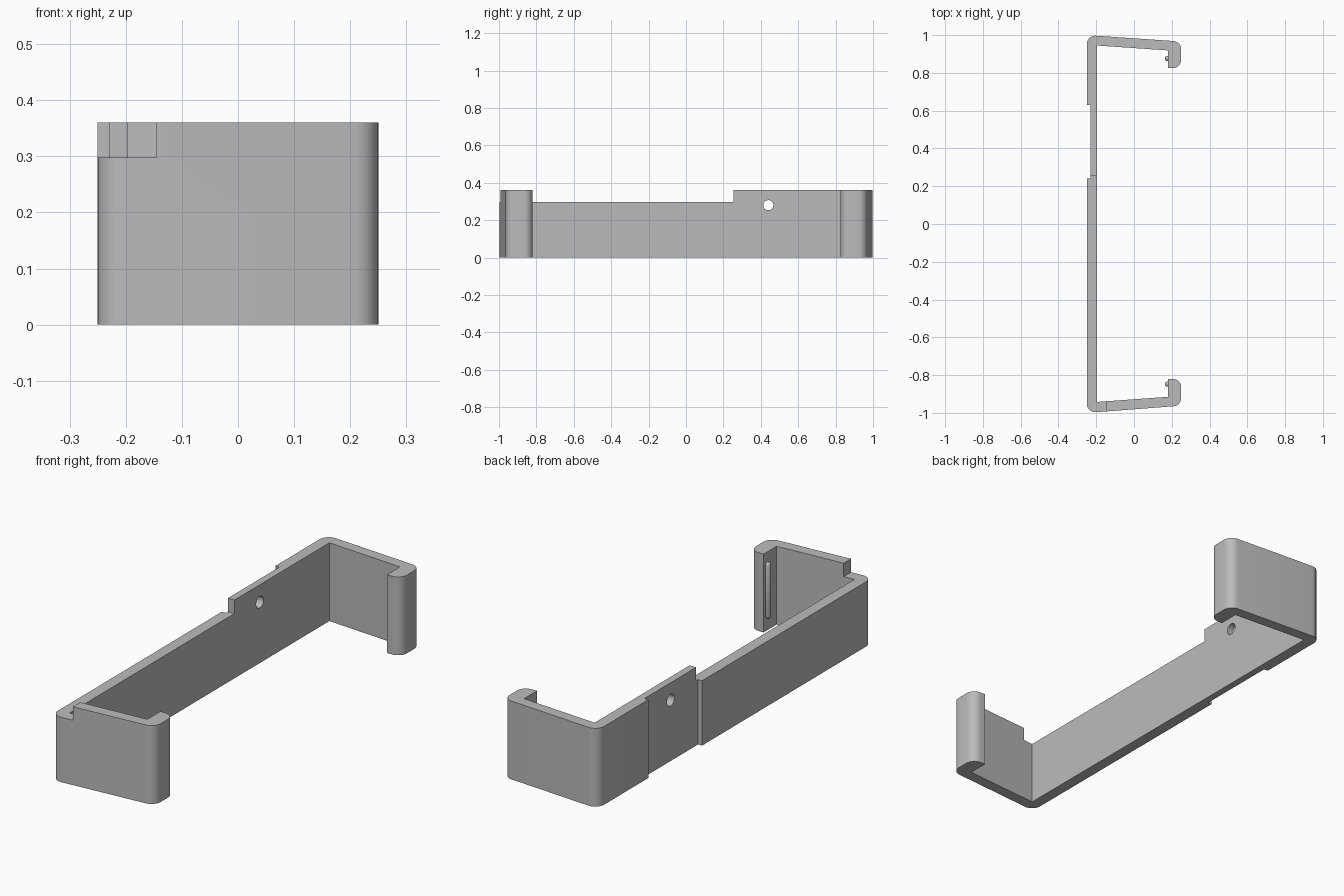
import bpy, bmesh, math
from mathutils import Vector

cube = bpy.data.objects.get("Cube")
if cube:
    bpy.data.objects.remove(cube, do_unlink=True)

HEIGHT = 0.36
LOW = 0.298

grey = bpy.data.materials.new("plain grey")
grey.use_nodes = True
colour = (0.5, 0.5, 0.5, 1)
grey.diffuse_color = colour
grey.node_tree.nodes["Principled BSDF"].inputs["Base Color"].default_value = colour


def add_object(name, bm, visible=True):
    bmesh.ops.recalc_face_normals(bm, faces=bm.faces)
    mesh = bpy.data.meshes.new(name)
    bm.to_mesh(mesh)
    bm.free()
    mesh.materials.append(grey)
    obj = bpy.data.objects.new(name, mesh)
    bpy.context.collection.objects.link(obj)
    obj.hide_render = not visible
    return obj


def rounded(corners, steps=10):
    """Turn (x, y, radius) corners into an outline with filleted corners."""
    points = []
    for i, (x, y, r) in enumerate(corners):
        p = Vector((x, y))
        if not r:
            points.append(p)
            continue
        a = (Vector(corners[i - 1][:2]) - p).normalized()
        b = (Vector(corners[(i + 1) % len(corners)][:2]) - p).normalized()
        half = a.angle(b) / 2
        centre = p + (a + b).normalized() * r / math.sin(half)
        start = p + a * r / math.tan(half) - centre
        end = p + b * r / math.tan(half) - centre
        sweep = start.angle(end)
        for k in range(steps + 1):
            t = k / steps
            arc = (start * math.sin((1 - t) * sweep) + end * math.sin(t * sweep)) / math.sin(sweep)
            points.append(centre + arc)
    return points


def shade(obj):
    bpy.ops.object.select_all(action='DESELECT')
    obj.select_set(True)
    bpy.context.view_layer.objects.active = obj
    bpy.ops.object.shade_smooth_by_angle(angle=math.radians(30))


# Plan of the clip: long wall, two tapering arms, and a hook on each arm
plan = [
    (-0.25, -1.0, 0.045), (0.25, -0.962, 0.045), (0.25, -0.82, 0.045),
    (0.18, -0.82, 0), (0.18, -0.915, 0), (-0.197, -0.942, 0),
    (-0.197, 0.945, 0), (0.18, 0.919, 0), (0.18, 0.825, 0),
    (0.25, 0.825, 0.045), (0.25, 0.966, 0.045), (-0.25, 1.0, 0.045),
    (-0.25, 0.63, 0), (-0.23, 0.63, 0), (-0.23, 0.24, 0), (-0.25, 0.24, 0),
]
bm = bmesh.new()
base = bm.faces.new([bm.verts.new((p.x, p.y, 0)) for p in rounded(plan)])
top = bmesh.ops.extrude_face_region(bm, geom=[base])["geom"]
bmesh.ops.translate(bm, vec=(0, 0, HEIGHT), verts=[v for v in top if isinstance(v, bmesh.types.BMVert)])
clip = add_object("clip_body", bm)

# Cutter that lowers the top of the long wall and the start of the front arm
bm = bmesh.new()
bmesh.ops.create_cube(bm, size=1)
low, high = Vector((-0.4, -1.2, LOW)), Vector((-0.145, 0.255, 0.5))
bmesh.ops.scale(bm, vec=high - low, verts=bm.verts)
bmesh.ops.translate(bm, vec=(low + high) / 2, verts=bm.verts)
step_cutter = add_object("step_cutter", bm, visible=False)

# Cutter for the round hole through the wall
bm = bmesh.new()
bmesh.ops.create_cone(bm, cap_ends=True, segments=32, radius1=0.027, radius2=0.027, depth=0.2)
hole_cutter = add_object("hole_cutter", bm, visible=False)
hole_cutter.rotation_euler = (0, math.pi / 2, 0)
hole_cutter.location = (-0.22, 0.44, 0.28)

for cutter in (step_cutter, hole_cutter):
    mod = clip.modifiers.new(cutter.name, 'BOOLEAN')
    mod.operation = 'DIFFERENCE'
    mod.solver = 'EXACT'
    mod.object = cutter
    bpy.context.view_layer.objects.active = clip
    bpy.ops.object.modifier_apply(modifier=mod.name)
    bpy.data.objects.remove(cutter, do_unlink=True)
shade(clip)

# Slim rounded grip rib on the inside of each hook
for name, y in (("front_rib", -0.848), ("back_rib", 0.877)):
    bm = bmesh.new()
    bmesh.ops.create_uvsphere(bm, u_segments=16, v_segments=9, radius=0.014)
    for v in bm.verts:
        v.co.z += 0.115 if v.co.z > 0 else -0.115
    bmesh.ops.translate(bm, vec=(0.177, y, 0.185), verts=bm.verts)
    shade(add_object(name, bm))
